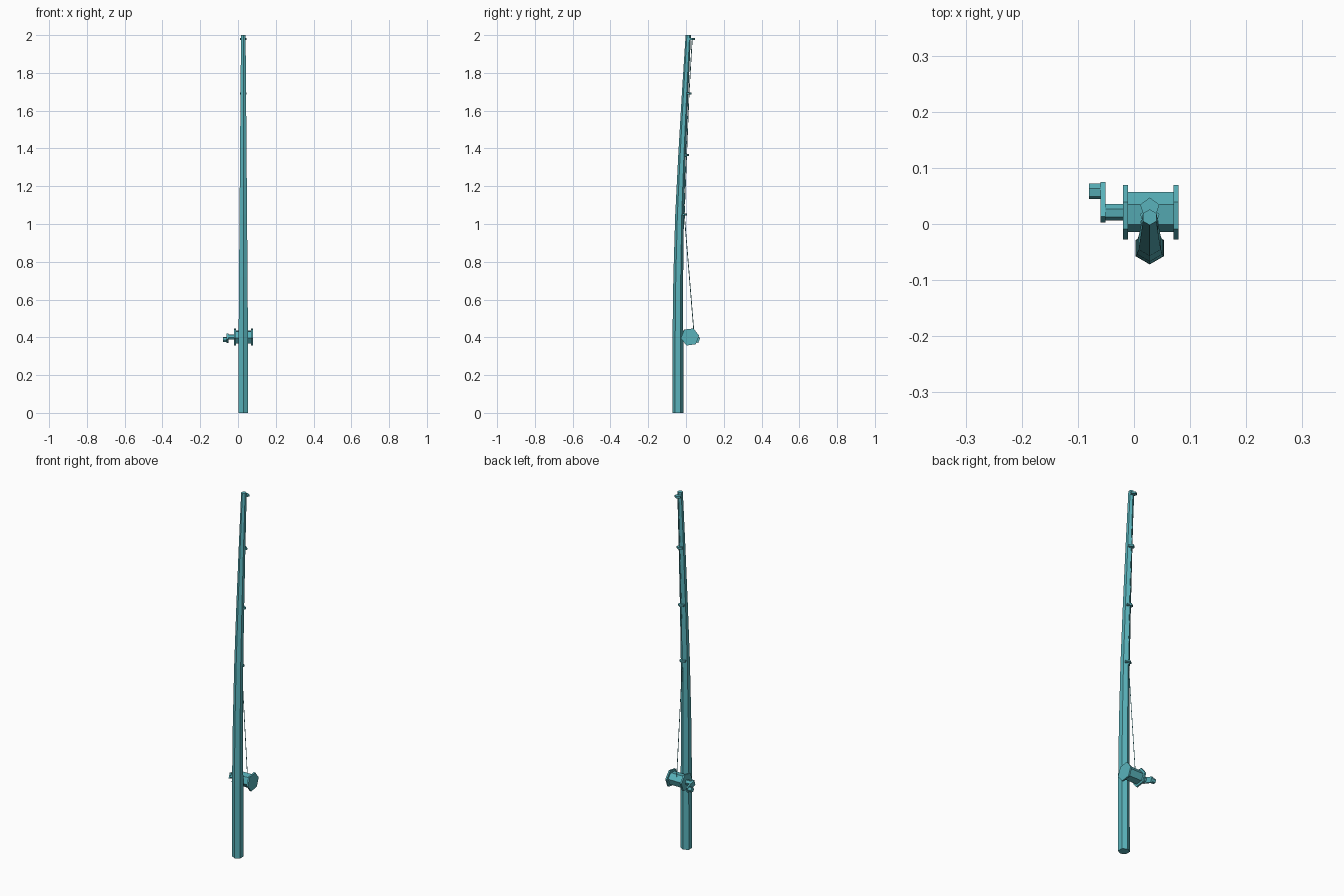
import bpy, bmesh, math
from mathutils import Vector, Matrix

if "Cube" in bpy.data.objects:
    bpy.data.objects.remove(bpy.data.objects["Cube"])

X0 = 0.028                      # rod axis in x
REEL = (0.021, 0.402)           # reel axis in y, z

teal = bpy.data.materials.new("teal")
teal.diffuse_color = (0.10, 0.45, 0.50, 1)
teal.use_nodes = True
teal.node_tree.nodes["Principled BSDF"].inputs["Base Color"].default_value = teal.diffuse_color


def finish(name, bm):
    bmesh.ops.recalc_face_normals(bm, faces=bm.faces)
    me = bpy.data.meshes.new(name)
    bm.to_mesh(me)
    bm.free()
    me.materials.append(teal)
    ob = bpy.data.objects.new(name, me)
    bpy.context.collection.objects.link(ob)
    return ob


def loft(name, stations, sides, start=0.0):
    """Skin horizontal polygons given as (y, z, radius)."""
    bm = bmesh.new()
    rings = []
    for y, z, r in stations:
        angles = [start + math.tau * i / sides for i in range(sides)]
        rings.append([bm.verts.new((X0 + r * math.cos(a), y + r * math.sin(a), z)) for a in angles])
    for a, b in zip(rings, rings[1:]):
        for i in range(sides):
            j = (i + 1) % sides
            bm.faces.new((a[i], a[j], b[j], b[i]))
    bm.faces.new(rings[0])
    bm.faces.new(rings[-1])
    return finish(name, bm)


def x_cylinder(name, x1, x2, y, z, r, sides=6, roll=0.0):
    bm = bmesh.new()
    m = (Matrix.Translation(((x1 + x2) / 2, y, z)) @ Matrix.Rotation(roll, 4, 'X')
         @ Matrix.Rotation(math.pi / 2, 4, 'Y'))
    bmesh.ops.create_cone(bm, cap_ends=True, segments=sides, radius1=r, radius2=r,
                          depth=x2 - x1, matrix=m)
    return finish(name, bm)


# Tapered hexagonal rod, bending forward to the tip
loft("rod", [(-0.043, 0, 0.029), (-0.043, 0.4, 0.0285), (-0.041, 0.72, 0.026),
             (-0.034, 1.05, 0.023), (-0.021, 1.365, 0.020),
             (-0.005, 1.69, 0.017), (0.012, 2.0, 0.014)], 6, math.pi / 6)

# Pentagonal line guides
guides = [(-0.013, 1.05), (-0.001, 1.365), (0.012, 1.69), (0.029, 1.98)]
for i, (y, z) in enumerate(guides):
    loft(f"line_guide_{i + 1}", [(y, z - 0.005, 0.018), (y, z + 0.005, 0.018)], 5, math.pi / 2)

# Reel drum with two flanges
roll = math.radians(8)
x_cylinder("reel_drum", -0.012, 0.071, *REEL, 0.036, roll=roll)
x_cylinder("reel_flange_left", -0.020, -0.011, *REEL, 0.049, roll=roll)
x_cylinder("reel_flange_right", 0.070, 0.079, *REEL, 0.049, roll=roll)

# Crank shaft, arm and knob
x_cylinder("crank_shaft", -0.053, -0.018, *REEL, 0.0145, roll=roll)
x_cylinder("crank_knob", -0.080, -0.058, 0.058, 0.388, 0.014, roll=roll)
bm = bmesh.new()
bmesh.ops.create_cube(bm, size=1, matrix=Matrix.Translation((-0.0555, 0.039, 0.395))
                      @ Matrix.Rotation(math.radians(-20), 4, 'X')
                      @ Matrix.Diagonal((0.009, 0.066, 0.030, 1)))
finish("crank_arm", bm)

# Thin line from the reel through the guides
path = [(0.042, 0.425)] + [(y + 0.004, z) for y, z in guides]
loft("fishing_line", [(y, z, 0.002) for y, z in path], 4)
